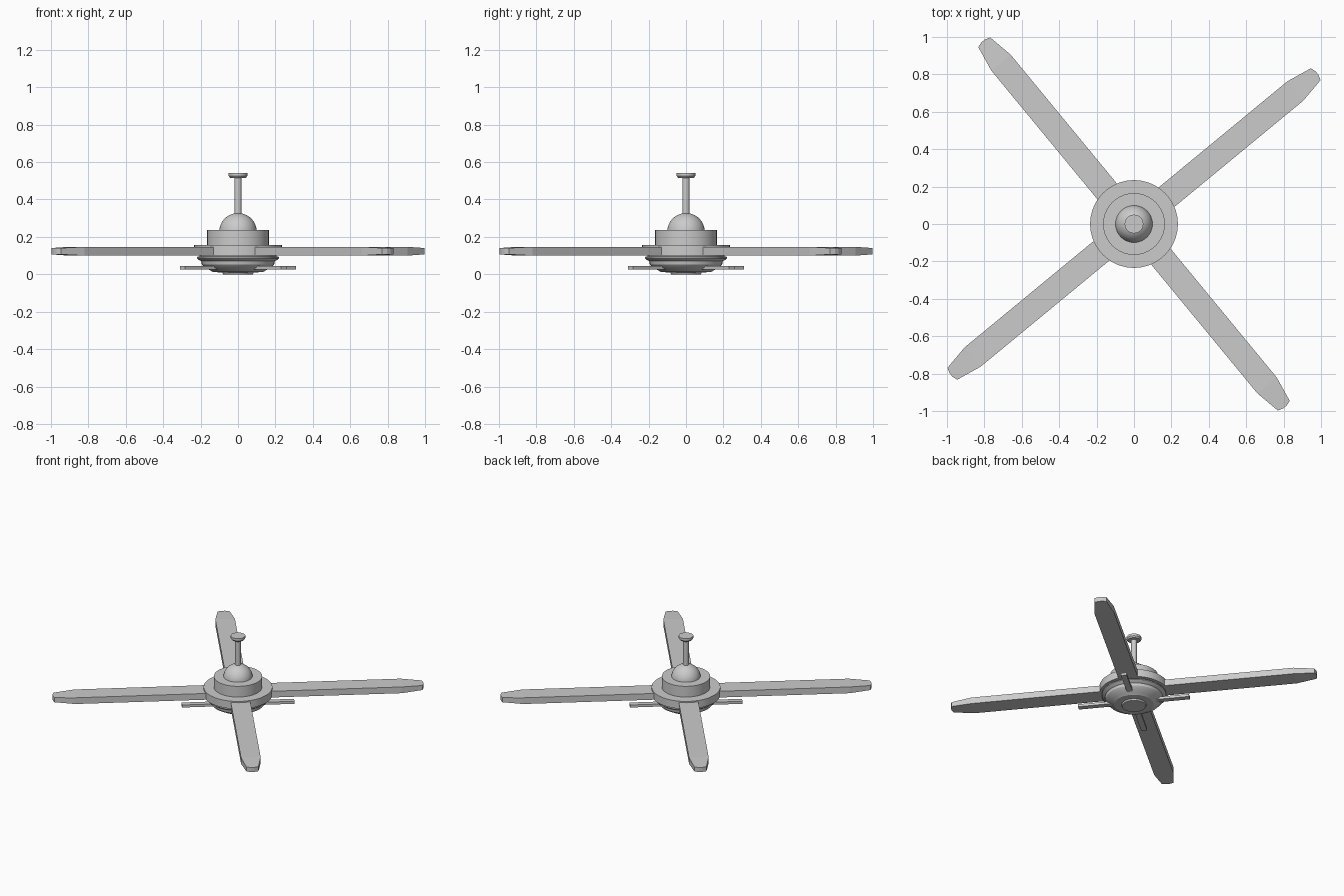
import bpy, bmesh, math
from mathutils import Matrix

if "Cube" in bpy.data.objects:
    bpy.data.objects.remove(bpy.data.objects["Cube"])

BLADE_ANGLE = 39.5


def finish(name, bm, smooth=False):
    bmesh.ops.recalc_face_normals(bm, faces=bm.faces[:])
    mesh = bpy.data.meshes.new(name)
    bm.to_mesh(mesh)
    bm.free()
    ob = bpy.data.objects.new(name, mesh)
    bpy.context.collection.objects.link(ob)
    if smooth:
        bpy.ops.object.select_all(action='DESELECT')
        ob.select_set(True)
        bpy.context.view_layer.objects.active = ob
        bpy.ops.object.shade_smooth_by_angle(angle=math.radians(30))
    return ob


def lathe(name, profile, steps=40):
    """Closed solid of revolution from (radius, z) points, bottom to top."""
    bm = bmesh.new()
    rings = []
    for r, z in profile:
        rings.append([bm.verts.new((r * math.cos(2 * math.pi * i / steps),
                                    r * math.sin(2 * math.pi * i / steps), z))
                      for i in range(steps)])
    for a, b in zip(rings, rings[1:]):
        for i in range(steps):
            j = (i + 1) % steps
            bm.faces.new((a[i], a[j], b[j], b[i]))
    bm.faces.new(rings[0])
    bm.faces.new(rings[-1])
    return finish(name, bm, True)


def radial_bar(name, stations, z, angle):
    """Bar along a radius from (distance, half width, half thickness) stations."""
    bm = bmesh.new()
    rings = [[bm.verts.new((u, sy * w, z + sz * t))
              for sy, sz in ((-1, -1), (1, -1), (1, 1), (-1, 1))]
             for u, w, t in stations]
    for a, b in zip(rings, rings[1:]):
        for i in range(4):
            j = (i + 1) % 4
            bm.faces.new((a[i], a[j], b[j], b[i]))
    bm.faces.new(rings[0])
    bm.faces.new(rings[-1])
    bm.transform(Matrix.Rotation(math.radians(angle), 4, 'Z'))
    return finish(name, bm)


# Lower bowl with stepped rim
lathe("lower_bowl", [(0.08, 0.0), (0.085, 0.01), (0.135, 0.012), (0.15, 0.022),
                     (0.178, 0.036), (0.193, 0.052), (0.197, 0.07), (0.21, 0.077),
                     (0.22, 0.085), (0.22, 0.093), (0.205, 0.096), (0.205, 0.104)])

# Blade hub and motor drum
lathe("blade_hub", [(0.235, 0.1), (0.235, 0.157)])
lathe("motor_drum", [(0.165, 0.15), (0.165, 0.238)])

# Dome above the motor
dome = [(0.1 * math.cos(a), 0.228 + 0.1 * math.sin(a))
        for a in (math.radians(d) for d in range(0, 85, 12))]
lathe("dome", dome + [(0.008, 0.328)])

# Hanging rod and ceiling plate
lathe("rod", [(0.019, 0.3), (0.019, 0.525)], 24)
lathe("ceiling_plate", [(0.042, 0.516), (0.05, 0.526), (0.05, 0.543)], 32)

# Four blades, each with a short arm beneath it
for k in range(4):
    ang = BLADE_ANGLE + 90 * k
    radial_bar(f"blade_{k + 1}", [(0.16, 0.067, 0.0235), (1.118, 0.067, 0.0235),
                                  (1.259, 0.041, 0.017), (1.268, 0.012, 0.017)],
               0.1235, ang)
    radial_bar(f"arm_{k + 1}", [(0.1, 0.02, 0.0095), (0.385, 0.02, 0.0095)],
               0.0345, ang)
